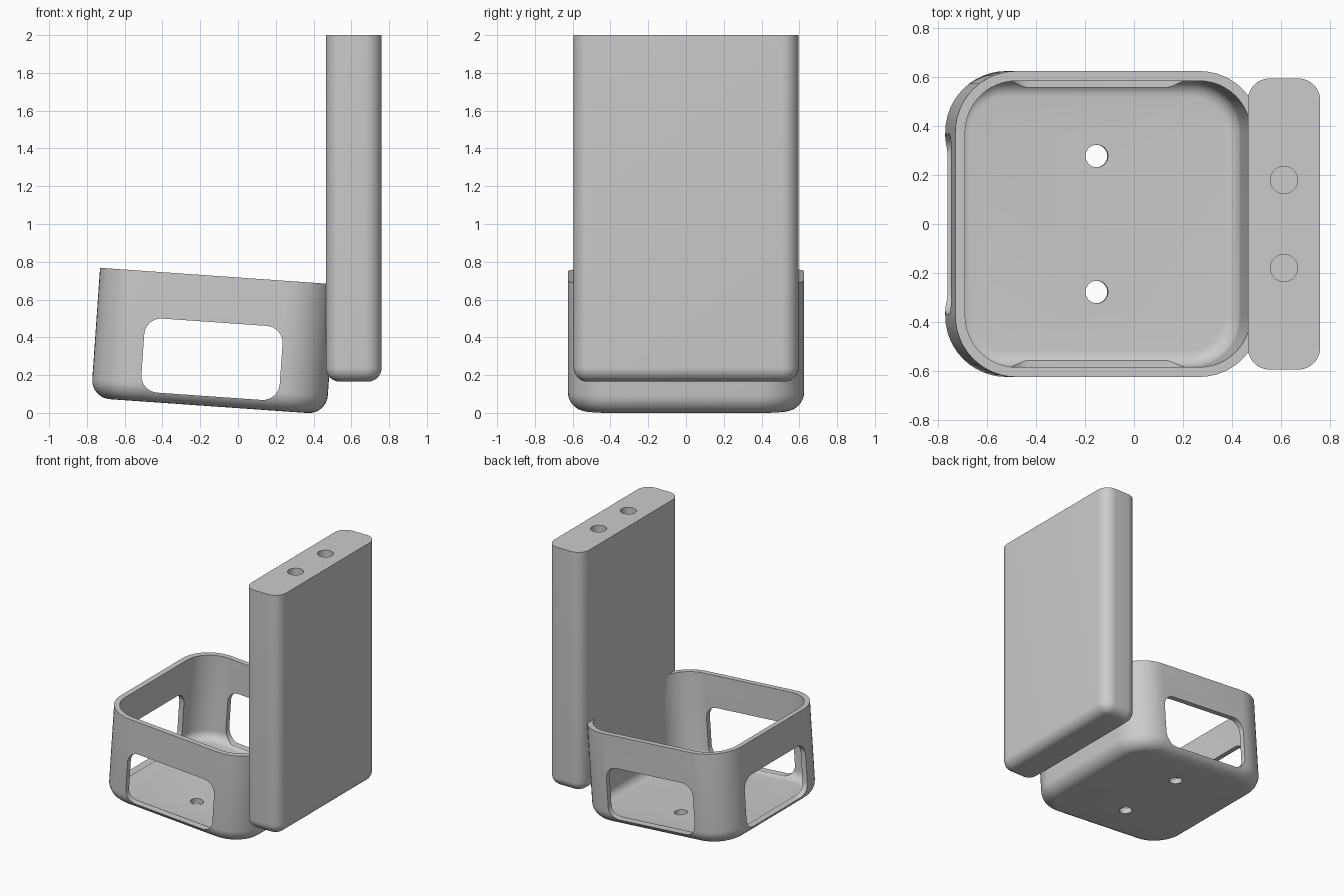
import bpy, bmesh, math
from mathutils import Matrix

cube = bpy.data.objects.get("Cube")
if cube:
    bpy.data.objects.remove(cube)

grey = bpy.data.materials.new("plain grey")
grey.use_nodes = True
COLOUR = (0.6, 0.6, 0.6, 1)
grey.diffuse_color = COLOUR
grey.node_tree.nodes["Principled BSDF"].inputs["Base Color"].default_value = COLOUR


def rounded_rect(hx, hy, r, n=12):
    """Outline of a rounded rectangle, counter-clockwise."""
    pts = []
    for k, (sx, sy) in enumerate([(1, 1), (-1, 1), (-1, -1), (1, -1)]):
        for i in range(n + 1):
            a = math.pi / 2 * (k + i / n)
            pts.append((sx * (hx - r) + r * math.cos(a), sy * (hy - r) + r * math.sin(a)))
    return pts


def loft(name, rings):
    """Skin rings of (half x, half y, corner radius, z) and cap both ends."""
    bm = bmesh.new()
    loops = [[bm.verts.new((x, y, z)) for x, y in rounded_rect(hx, hy, r)]
             for hx, hy, r, z in rings]
    for low, high in zip(loops, loops[1:]):
        for i in range(len(low)):
            j = (i + 1) % len(low)
            bm.faces.new((low[i], low[j], high[j], high[i]))
    bm.faces.new(loops[0][::-1])
    bm.faces.new(loops[-1])
    bmesh.ops.recalc_face_normals(bm, faces=bm.faces)
    mesh = bpy.data.meshes.new(name)
    bm.to_mesh(mesh)
    bm.free()
    obj = bpy.data.objects.new(name, mesh)
    bpy.context.collection.objects.link(obj)
    mesh.materials.append(grey)
    return obj


def tub_rings(hx, hy, corner, fillet, base, top, n=8):
    """Rings of a tub with a filleted bottom edge, from base up to top."""
    rings = []
    for i in range(n + 1):
        a = math.pi / 2 * i / n
        d = fillet * (1 - math.sin(a))
        rings.append((hx - d, hy - d, corner - d, base + fillet * (1 - math.cos(a))))
    return rings + [(hx, hy, corner, top)]


def drill(x, y, z, r, depth):
    """Round vertical cutter centred on a point."""
    bpy.ops.mesh.primitive_cylinder_add(vertices=40, radius=r, depth=depth, location=(x, y, z))
    return bpy.context.object


def cut(obj, cutters):
    for c in cutters:
        c.hide_render = True
        mod = obj.modifiers.new("cut", "BOOLEAN")
        mod.operation, mod.solver, mod.object = "DIFFERENCE", "EXACT", c
        bpy.context.view_layer.objects.active = obj
        bpy.ops.object.modifier_apply(modifier=mod.name)
        bpy.data.objects.remove(c)


def smooth(obj):
    bpy.ops.object.select_all(action="DESELECT")
    obj.select_set(True)
    bpy.context.view_layer.objects.active = obj
    bpy.ops.object.shade_smooth_by_angle(angle=math.radians(30))


# Open cup: outer shell up, then inner shell back down
HALF, HEIGHT, WALL = 0.625, 0.69, 0.04
outer = tub_rings(HALF, HALF, 0.25, 0.1, 0, HEIGHT)
inner = tub_rings(HALF - WALL, HALF - WALL, 0.21, 0.065, WALL, HEIGHT)
cup = loft("cup", outer + inner[::-1])

# Windows in the front, back and outer side walls
WIN_X, WIN_LOW, WIN_HIGH = 0.367, 0.052, 0.445
win_h, win_mid = (WIN_HIGH - WIN_LOW) / 2, (WIN_HIGH + WIN_LOW) / 2


def window_cutter(start, end, turn):
    c = loft("window_cutter", [(WIN_X, win_h, 0.09, start), (WIN_X, win_h, 0.09, end)])
    c.data.transform(Matrix.Translation((0, 0, win_mid)) @ Matrix.Rotation(turn, 4, "Z")
                     @ Matrix.Rotation(math.pi / 2, 4, "X"))
    return c


cut(cup, [window_cutter(-1, 1, 0), window_cutter(0.2, 1, -math.pi / 2)]
    + [drill(0, s * 0.278, 0, 0.046, 0.3) for s in (-1, 1)])

# Lean the cup against the block
cup.data.transform(Matrix.Translation((-0.155, 0, 0.036))
                   @ Matrix.Rotation(math.radians(4), 4, "Y"))
smooth(cup)

# Upright block with a filleted base and two blind holes in its top
block = loft("upright_block", tub_rings(0.148, 0.595, 0.09, 0.075, 0.165, 2))
block.data.transform(Matrix.Translation((0.613, 0, 0)))
cut(block, [drill(0.613, s * 0.18, 2, 0.056, 0.6) for s in (-1, 1)])
smooth(block)
